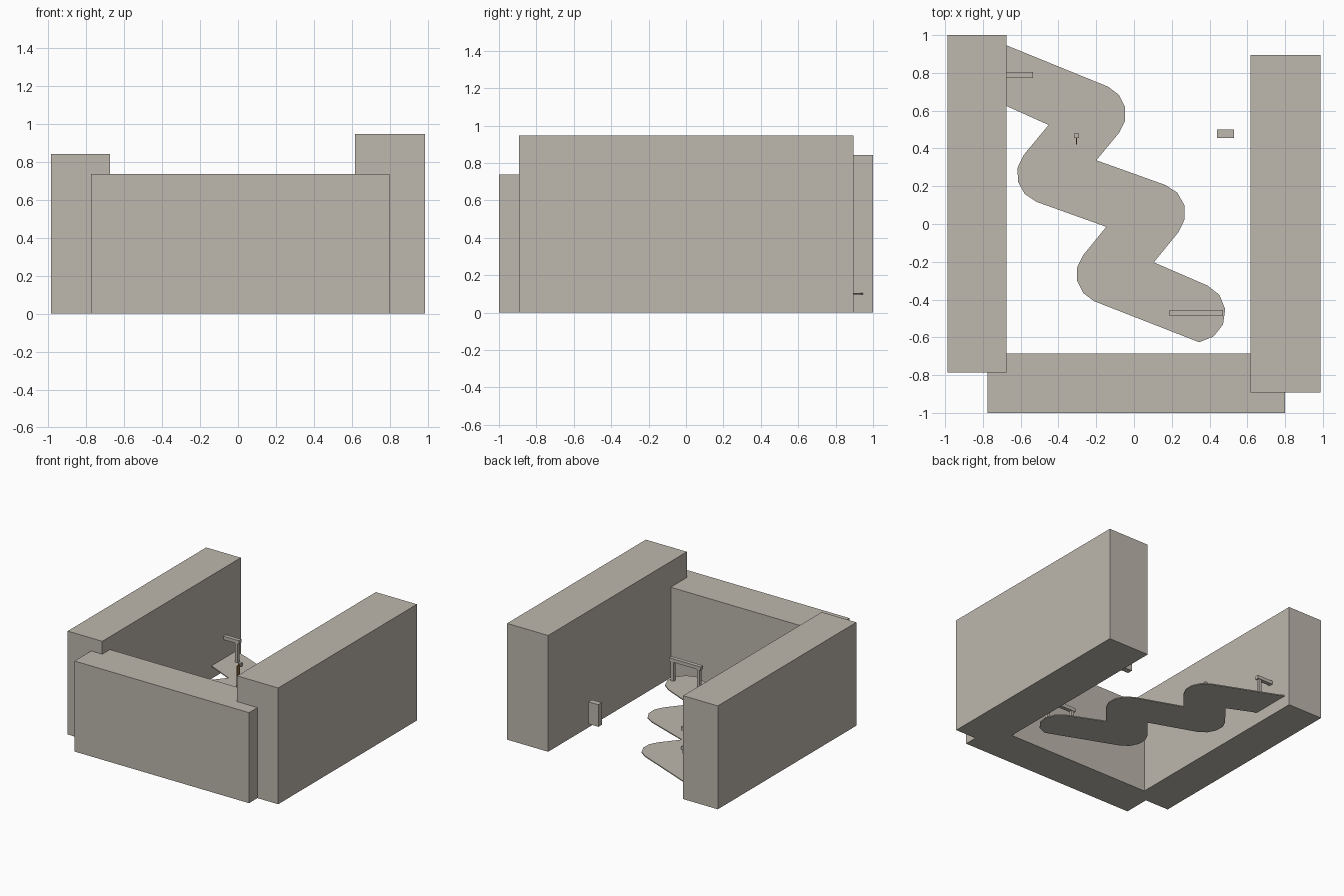
import bpy, bmesh, math
from mathutils import Vector

if "Cube" in bpy.data.objects:
    bpy.data.objects.remove(bpy.data.objects["Cube"])


def material(name, rgb):
    m = bpy.data.materials.new(name)
    m.diffuse_color = (*rgb, 1)
    m.use_nodes = True
    m.node_tree.nodes["Principled BSDF"].inputs["Base Color"].default_value = m.diffuse_color
    return m


stone = material("warm_grey", (0.51, 0.475, 0.418))
brown = material("brown", (0.25, 0.14, 0.05))


def box(name, x0, x1, y0, y1, z0, z1, mat=stone):
    bm = bmesh.new()
    bmesh.ops.create_cube(bm, size=1)
    for v in bm.verts:
        v.co = ((x0 + x1) / 2 + v.co.x * (x1 - x0),
                (y0 + y1) / 2 + v.co.y * (y1 - y0),
                (z0 + z1) / 2 + v.co.z * (z1 - z0))
    return finish(name, bm, mat)


def finish(name, bm, mat=stone):
    bmesh.ops.recalc_face_normals(bm, faces=bm.faces)
    me = bpy.data.meshes.new(name)
    bm.to_mesh(me)
    bm.free()
    me.materials.append(mat)
    ob = bpy.data.objects.new(name, me)
    bpy.context.collection.objects.link(ob)
    return ob


def side_outline(pts, r):
    """Left-hand offset of a path: mitred inside bends, rounded outside bends and end."""
    out = []
    for i in range(1, len(pts)):
        d = (pts[i] - pts[i - 1]).normalized()
        a = math.atan2(d.y, d.x) + math.pi / 2
        last = i == len(pts) - 1
        turn = -math.pi if last else -d.angle_signed((pts[i + 1] - pts[i]).normalized())
        if turn > 0:
            m, k = a + turn / 2, r / math.cos(turn / 2)
            out.append(pts[i] + Vector((math.cos(m), math.sin(m))) * k)
        else:
            n = max(1, round(-turn / math.radians(30)))
            for j in range(n + (0 if last else 1)):
                t = a + turn * j / n
                out.append(pts[i] + Vector((math.cos(t), math.sin(t))) * r)
    return out


# Three buildings around the courtyard
box("left_building", -0.987, -0.675, -0.785, 1.0, 0, 0.843)
box("right_building", 0.617, 0.987, -0.892, 0.895, 0, 0.948)
box("front_building", -0.775, 0.80, -1.0, -0.685, 0, 0.738)

# Zigzag footpath
path = [Vector(p) for p in ((-0.66, 0.79), (-0.2, 0.583), (-0.463, 0.265),
                            (0.115, 0.058), (-0.148, -0.265), (0.327, -0.47))]
outline = side_outline(path, 0.157) + side_outline(path[::-1], 0.157)
bm = bmesh.new()
face = bm.faces.new([bm.verts.new((p.x, p.y, 0.097)) for p in outline])
ext = bmesh.ops.extrude_face_region(bm, geom=[face], use_keep_orig=True)
for v in [g for g in ext["geom"] if isinstance(g, bmesh.types.BMVert)]:
    v.co.z += 0.008
finish("footpath", bm)

# Two benches: a seat on two legs
for n, x, y in ((1, 0.187, -0.472), (2, -0.82, 0.79)):
    w = 0.285
    box(f"bench_seat_{n}", x, x + w, y - 0.016, y + 0.016, 0.262, 0.29)
    for side, lx in (("left", x + 0.012), ("right", x + w - 0.037)):
        box(f"bench_{n}_{side}_leg", lx, lx + 0.025, y - 0.013, y + 0.013, 0.10, 0.265)

# Litter bin
box("litter_bin", 0.44, 0.53, 0.455, 0.50, 0.10, 0.28)

# Sign post with brown panel
box("sign_panel", -0.308, -0.302, 0.42, 0.458, 0.105, 0.28, brown)
box("sign_top", -0.318, -0.292, 0.455, 0.48, 0.26, 0.29)
box("sign_foot", -0.318, -0.292, 0.455, 0.48, 0.10, 0.13)
